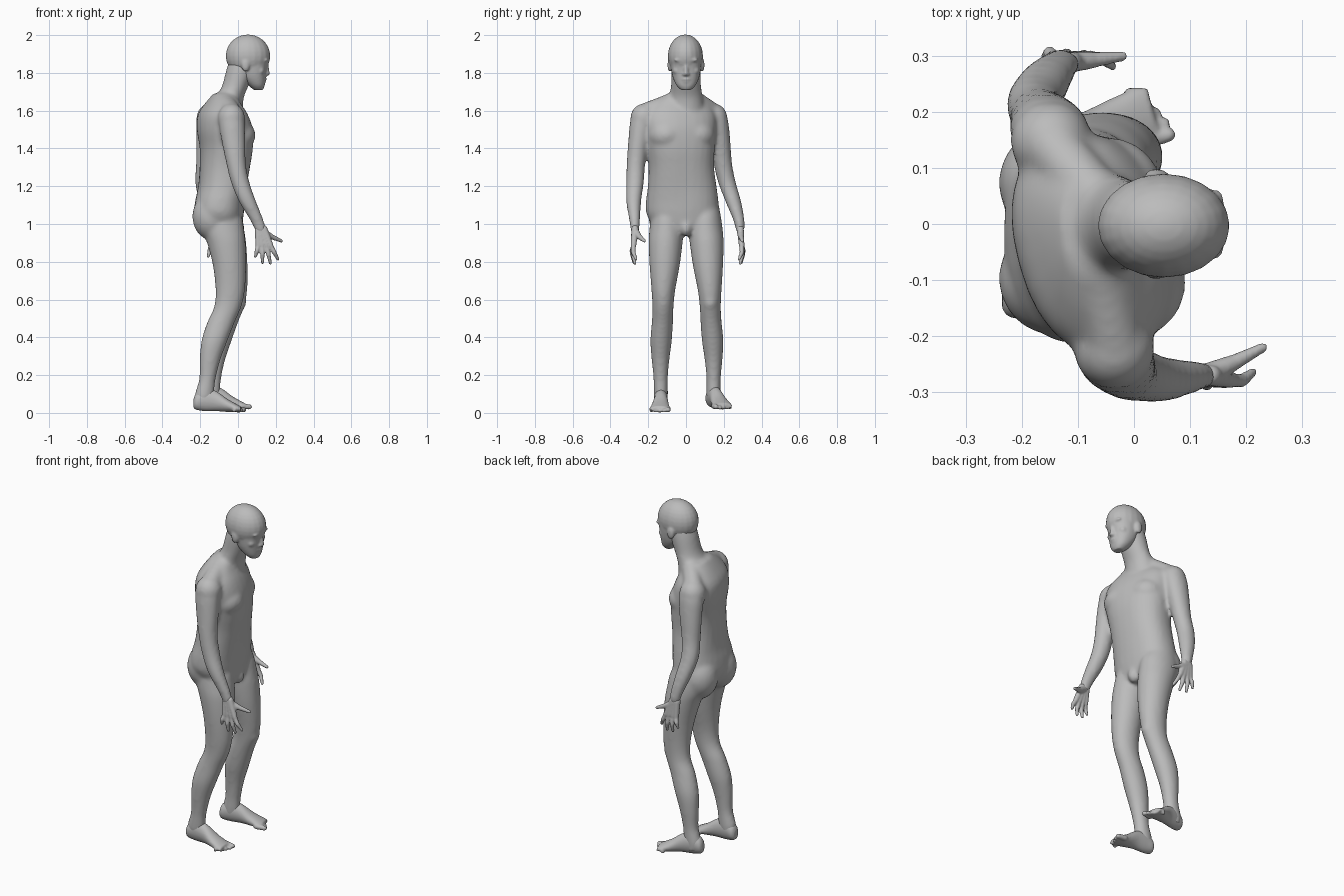
import bpy, bmesh, math
from mathutils import Vector, Matrix

cube = bpy.data.objects.get("Cube")
if cube:
    bpy.data.objects.remove(cube)

skin = bpy.data.materials.new("plain_grey")
skin.use_nodes = True
GREY = (0.5, 0.5, 0.5, 1)
skin.diffuse_color = GREY
skin.node_tree.nodes["Principled BSDF"].inputs["Base Color"].default_value = GREY


def spline(rows, steps=4):
    """Smoothly interpolate rows of numbers (Catmull-Rom)."""
    out = []
    for i in range(len(rows) - 1):
        a, b, c, d = (rows[max(i - 1, 0)], rows[i], rows[i + 1], rows[min(i + 2, len(rows) - 1)])
        for s in range(steps):
            t = s / steps
            out.append([0.5 * (2 * q + (r - p) * t + (2 * p - 5 * q + 4 * r - u) * t * t
                               + (3 * q - p - 3 * r + u) * t ** 3)
                        for p, q, r, u in zip(a, b, c, d)])
    return out + [list(rows[-1])]


def bridge(bm, rings):
    """Join rings of points into a closed tube."""
    rings = [[bm.verts.new(p) for p in ring] for ring in rings]
    sides = len(rings[0])
    for low, high in zip(rings, rings[1:]):
        for k in range(sides):
            j = (k + 1) % sides
            bm.faces.new((low[k], low[j], high[j], high[k]))
    bm.faces.new(rings[0][::-1])
    bm.faces.new(rings[-1])


def loft(bm, rows, power=2.0, along_x=False, sides=28):
    """Skin rings of (x, y, z, radius, radius, yaw in degrees)."""
    rings = []
    for x, y, z, ra, rb, yaw in spline([(*r, 0)[:6] for r in rows]):
        turn = Matrix.Rotation(math.radians(yaw), 3, 'Z')
        ring = []
        for k in range(sides):
            t = math.tau * k / sides
            a, b = (math.copysign(abs(v) ** (2 / power), v) for v in (math.cos(t), math.sin(t)))
            off = Vector((0, ra * a, rb * b)) if along_x else Vector((ra * a, rb * b, 0))
            ring.append(Vector((x, y, z)) + turn @ off)
        rings.append(ring)
    bridge(bm, rings)


def circle(height, radius, sides):
    turns = [math.tau * k / sides for k in range(sides)]
    return [Vector((radius * math.cos(t), radius * math.sin(t), height)) for t in turns]


def blob(bm, centre, size):
    """Ellipsoid."""
    place = Matrix.Translation(centre) @ Matrix.Diagonal((*size, 1))
    lats = [math.radians(d) for d in range(-84, 85, 12)]
    bridge(bm, [[place @ p for p in circle(math.sin(a), math.cos(a), 20)] for a in lats])


def taper(bm, a, b, ra, rb):
    """Rounded tapering rod between two points."""
    a, b = Vector(a), Vector(b)
    turn = (b - a).to_track_quat('Z', 'Y')
    ends = [(a, ra, d) for d in range(-80, 1, 20)] + [(b, rb, d) for d in range(0, 81, 20)]
    bridge(bm, [[c + turn @ p for p in circle(r * math.sin(math.radians(d)),
                                             r * math.cos(math.radians(d)), 12)]
                for c, r, d in ends])


def finish(bm, name, voxel, smooth):
    bmesh.ops.recalc_face_normals(bm, faces=bm.faces)
    mesh = bpy.data.meshes.new(name)
    bm.to_mesh(mesh)
    bm.free()
    mesh.materials.append(skin)
    ob = bpy.data.objects.new(name, mesh)
    bpy.context.collection.objects.link(ob)
    fuse = ob.modifiers.new("fuse", 'REMESH')
    fuse.mode = 'VOXEL'
    fuse.voxel_size = voxel
    fuse.use_smooth_shade = True
    soft = ob.modifiers.new("soften", 'SMOOTH')
    soft.factor = 0.5
    soft.iterations = smooth


# Torso, turned a little at the shoulders
body = bmesh.new()
loft(body, [
    (-.07, -.01, .94, .06, .07), (-.088, -.012, .98, .105, .15),
    (-.10, -.018, 1.05, .13, .19), (-.095, -.02, 1.12, .132, .192),
    (-.082, -.02, 1.2, .128, .182, 4), (-.07, -.025, 1.3, .131, .174, 8),
    (-.062, -.03, 1.4, .136, .182, 12), (-.07, -.035, 1.5, .14, .197, 15),
    (-.08, -.035, 1.58, .122, .195, 15), (-.08, -.03, 1.64, .086, .15, 14),
    (-.07, -.01, 1.69, .06, .09, 8)], power=2.3)

# Neck
loft(body, [(-.065, 0, 1.6, .09, .1), (-.045, 0, 1.67, .076, .09),
            (-.015, 0, 1.73, .07, .08), (.015, 0, 1.82, .076, .078),
            (.03, 0, 1.88, .07, .07)])

# Buttocks, chest and groin
for s in (-1, 1):
    blob(body, (-.14, s * .085 - .012, 1.04), (.102, .102, .125))
    blob(body, (-.025 - s * .02, s * .08 - .025, 1.47), (.098, .1, .085))
blob(body, (.002, 0, .98), (.032, .032, .045))

# Shoulders with the slope up to the neck
for x, y in ((-.035, -.222), (-.148, .147)):
    blob(body, (x, y, 1.56), (.073, .073, .078))
    taper(body, (-.07, math.copysign(.05, y), 1.655), (x, y * .95, 1.59), .05, .053)

# Arms
loft(body, [
    (-.035, -.21, 1.6, .05, .045), (-.035, -.23, 1.56, .068, .062),
    (-.025, -.25, 1.45, .064, .055), (-.01, -.265, 1.32, .052, .049),
    (.012, -.27, 1.22, .049, .047), (.05, -.277, 1.12, .046, .04),
    (.1, -.272, 1.02, .036, .029), (.122, -.27, .96, .03, .022)])
loft(body, [
    (-.14, .14, 1.6, .05, .045), (-.148, .16, 1.56, .07, .06),
    (-.157, .18, 1.45, .064, .054), (-.17, .195, 1.32, .052, .049),
    (-.178, .217, 1.22, .049, .047), (-.16, .25, 1.12, .045, .042),
    (-.135, .28, 1.02, .035, .03), (-.125, .287, .96, .03, .022)])

# Legs: the left one stands slightly forward and outward
leg = [
    (-.1, -.1, 1.12, .08, .07), (-.092, -.1, 1.04, .112, .085),
    (-.08, -.104, .97, .112, .09), (-.062, -.108, .9, .102, .09),
    (-.045, -.113, .78, .088, .08), (-.041, -.12, .65, .078, .063),
    (-.055, -.122, .56, .072, .056), (-.09, -.125, .48, .073, .056),
    (-.125, -.132, .38, .069, .057), (-.148, -.135, .28, .055, .047),
    (-.162, -.134, .18, .044, .038), (-.178, -.133, .1, .051, .038),
    (-.183, -.133, .05, .045, .034)]
loft(body, leg)
loft(body, [(x + .035 * max(0, 1 - z), .015 * max(0, 1 - z) - y, z, a, b)
            for x, y, z, a, b in leg])

# Kneecaps
for x, y in ((-.008, -.12), (.012, .128)):
    blob(body, (x, y, .59), (.032, .038, .05))
finish(body, "body", .01, 10)

# Head: skull, face and jaw
head = bmesh.new()
blob(head, (.053, -.003, 1.89), (.118, .093, .113))
loft(head, [
    (.108, 0, 1.71, .024, .028), (.098, 0, 1.735, .044, .052),
    (.08, 0, 1.78, .068, .071), (.072, 0, 1.83, .082, .08),
    (.065, 0, 1.88, .1, .084)], power=2.2)
taper(head, (.15, 0, 1.86), (.156, 0, 1.797), .009, .013)
blob(head, (.141, 0, 1.767), (.012, .026, .007))
blob(head, (.137, 0, 1.754), (.012, .022, .007))
blob(head, (.122, 0, 1.727), (.016, .024, .017))
for s in (-1, 1):
    blob(head, (.147, s * .033, 1.868), (.015, .03, .01))
    blob(head, (.118, s * .042, 1.812), (.023, .028, .024))
    blob(head, (.15, s * .011, 1.792), (.011, .009, .008))
    blob(head, (.04, s * .086, 1.842), (.022, .012, .036))
finish(head, "head", .006, 6)


# Hands: each finger is a palm bone, then two joints
def hand(name, wrist, out, thumb_shift):
    bm = bmesh.new()
    w = Vector(wrist)
    for i, (dx, length) in enumerate(((-.03, .137), (.008, .17), (.05, .174), (.09, .152))):
        knuckle = w + Vector((-.015 + i * .022, out * .008, -.08))
        tip = w + Vector((dx, out * (.012 - i * .006), -length))
        middle = knuckle.lerp(tip, .5) + Vector((0, out * .008, 0))
        taper(bm, w + Vector((i * .01 - .015, 0, .01)), knuckle, .019, .015)
        taper(bm, knuckle, middle, .013, .012)
        taper(bm, middle, tip, .012, .008)
    base = w + Vector((.05, thumb_shift * .4, -.03))
    taper(bm, w, base, .02, .016)
    taper(bm, base, w + Vector((.108, thumb_shift, -.055)), .015, .009)
    finish(bm, name, .005, 3)


hand("right_hand", (.122, -.27, .965), -1, .05)
hand("left_hand", (-.128, .287, .965), 1, .012)


# Feet: heel-to-ball loft plus five toes, turned about the ankle
def foot(name, ankle, out, yaw):
    bm = bmesh.new()
    loft(bm, [
        (-.06, 0, .055, .018, .025), (-.045, 0, .065, .034, .045),
        (0, 0, .075, .036, .062), (.06, 0, .066, .037, .053),
        (.12, out * .003, .043, .046, .034), (.17, out * .005, .028, .052, .021),
        (.19, out * .005, .023, .048, .016)], along_x=True)
    for i in range(5):
        y = out * (i * .022 - .038)
        reach = .222 - .002 * i - .003 * i * i
        r = .016 if i == 0 else .0115
        taper(bm, (.16, y, .024), (reach - r, y, r + .004), r, r * .85)
    turn = Matrix.Translation(ankle) @ Matrix.Rotation(math.radians(yaw), 4, 'Z')
    bmesh.ops.transform(bm, matrix=turn, verts=bm.verts)
    finish(bm, name, .006, 3)


foot("right_foot", (-.175, -.133, -.004), -1, 0)
foot("left_foot", (-.148, .146, .012), 1, 14)
